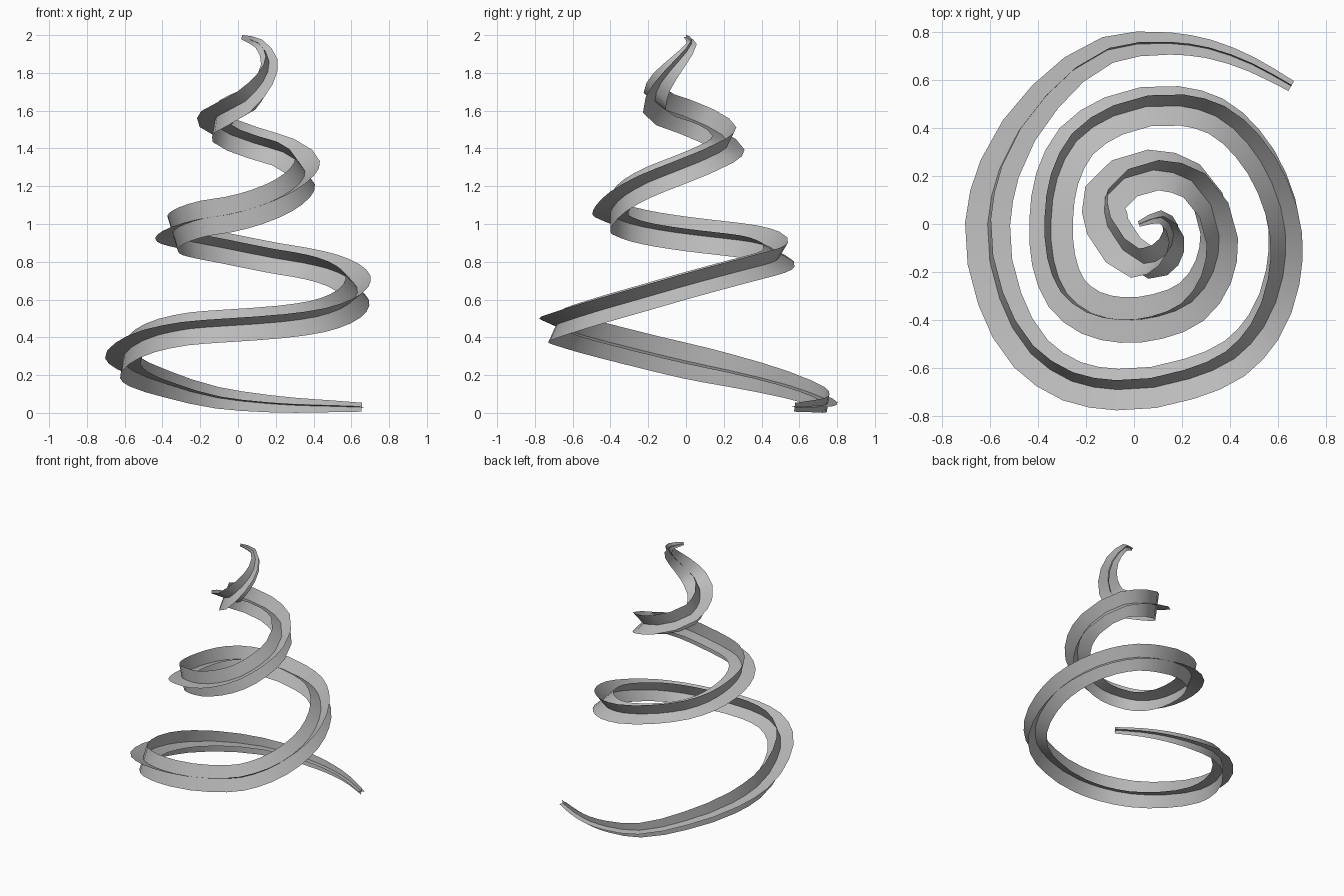
import bpy
import bmesh
from math import atan2, sin, cos
from mathutils import Vector

cube = bpy.data.objects.get("Cube")
if cube:
    bpy.data.objects.remove(cube, do_unlink=True)

STEPS = 2            # samples between two path points
FULL_WIDTH = 0.095   # half width of a ribbon away from the tapered ends

# Rising spiral path, from the foot to the tip
PATH = [Vector(p) for p in (
    (.655, .575, .03), (.49, .665, .035), (.31, .73, .04), (.15, .752, .05),
    (-.11, .725, .08), (-.37, .53, .15), (-.56, .23, .225),
    (-.61, 0, .275), (-.56, -.31, .35), (-.43, -.54, .41),
    (-.26, -.655, .445), (-.07, -.69, .46), (.23, -.645, .482),
    (.42, -.56, .51), (.54, -.43, .55), (.62, -.22, .61), (.63, -.03, .665),
    (.575, .17, .72), (.47, .34, .765), (.34, .45, .795), (.19, .492, .82),
    (-.085, .45, .875), (-.24, .345, .905), (-.32, .19, .925),
    (-.345, .02, .945), (-.335, -.15, .97), (-.28, -.29, 1.0),
    (-.18, -.37, 1.03), (-.05, -.4, 1.05), (.1, -.385, 1.09),
    (.24, -.325, 1.15), (.33, -.2, 1.22), (.355, -.05, 1.28),
    (.24, .18, 1.38), (.08, .225, 1.43), (-.12, .11, 1.52),
    (-.11, -.01, 1.57), (.04, -.165, 1.65), (.13, -.13, 1.75),
    (.165, -.04, 1.86), (.11, .03, 1.955), (.02, 0, 1.99))]
UPRIGHT = 28         # path point where the cross section stands upright


def slope(points, i):
    """Path slope at a point, allowing for uneven spacing."""
    last = len(points) - 1
    if i in (0, last):
        a, b = points[max(i - 1, 0)], points[min(i + 1, last)]
        return (b - a).normalized()
    a, b, c = points[i - 1:i + 2]
    before, after = (b - a).length, (c - b).length
    return ((b - a) * after / before + (c - b) * before / after) / (before + after)


def spline(points, steps):
    """Smooth path through all points."""
    samples = []
    for i in range(len(points) - 1):
        a, b = points[i], points[i + 1]
        span = (b - a).length
        leave, arrive = slope(points, i) * span, slope(points, i + 1) * span
        for k in range(steps):
            t = k / steps
            u = 1 - t
            samples.append(a * u * u * (1 + 2 * t) + b * t * t * (1 + 2 * u)
                           + leave * t * u * u - arrive * t * t * u)
    return samples + [points[-1]]


def tangents(line):
    last = len(line) - 1
    return [(line[min(i + 1, last)] - line[max(i - 1, 0)]).normalized()
            for i in range(last + 1)]


def untwisted_sides(directions):
    """Carry a sideways vector along the path with the least twist."""
    side = directions[0].cross(Vector((0, 0, 1))).normalized()
    sides = [side]
    for before, after in zip(directions, directions[1:]):
        side = before.rotation_difference(after) @ side
        side = (side - after * side.dot(after)).normalized()
        sides.append(side)
    return sides


def half_widths(line):
    """Half width at each sample, tapering by distance from either end."""
    distance = [0]
    for a, b in zip(line, line[1:]):
        distance.append(distance[-1] + (b - a).length)
    return [min(FULL_WIDTH, .024 + .042 * d, .012 + .15 * (distance[-1] - d))
            for d in distance]


line = spline(PATH, STEPS)
widths = half_widths(line)
directions = tangents(line)
sides = untwisted_sides(directions)

# Turn the whole section so that it is upright at the chosen point
ref = UPRIGHT * STEPS
level = directions[ref].cross(Vector((0, 0, 1))).normalized()
normal = directions[ref].cross(sides[ref])
turn = atan2(level.dot(normal), level.dot(sides[ref]))
frames = []
for direction, side in zip(directions, sides):
    up = direction.cross(side)
    frames.append((side * cos(turn) + up * sin(turn),
                   up * cos(turn) - side * sin(turn)))

grey = bpy.data.materials.new("plain_grey")
grey.use_nodes = True
colour = (0.5, 0.5, 0.5, 1)
grey.diffuse_color = colour
grey.node_tree.nodes["Principled BSDF"].inputs["Base Color"].default_value = colour


def ribbon(name, axis):
    """Thin strip along the path, spread along one axis of the section."""
    bm = bmesh.new()
    previous = None
    for point, frame, width in zip(line, frames, widths):
        row = [bm.verts.new(point + frame[axis] * width * s) for s in (-1, 0, 1)]
        if previous:
            for k in range(2):
                face = bm.faces.new((previous[k], previous[k + 1],
                                     row[k + 1], row[k]))
                face.smooth = True
        previous = row
    mesh = bpy.data.meshes.new(name)
    bm.to_mesh(mesh)
    bm.free()
    mesh.materials.append(grey)
    bpy.context.collection.objects.link(bpy.data.objects.new(name, mesh))


# Two ribbons crossing at right angles
ribbon("flat_spiral_ribbon", 0)
ribbon("upright_spiral_ribbon", 1)
